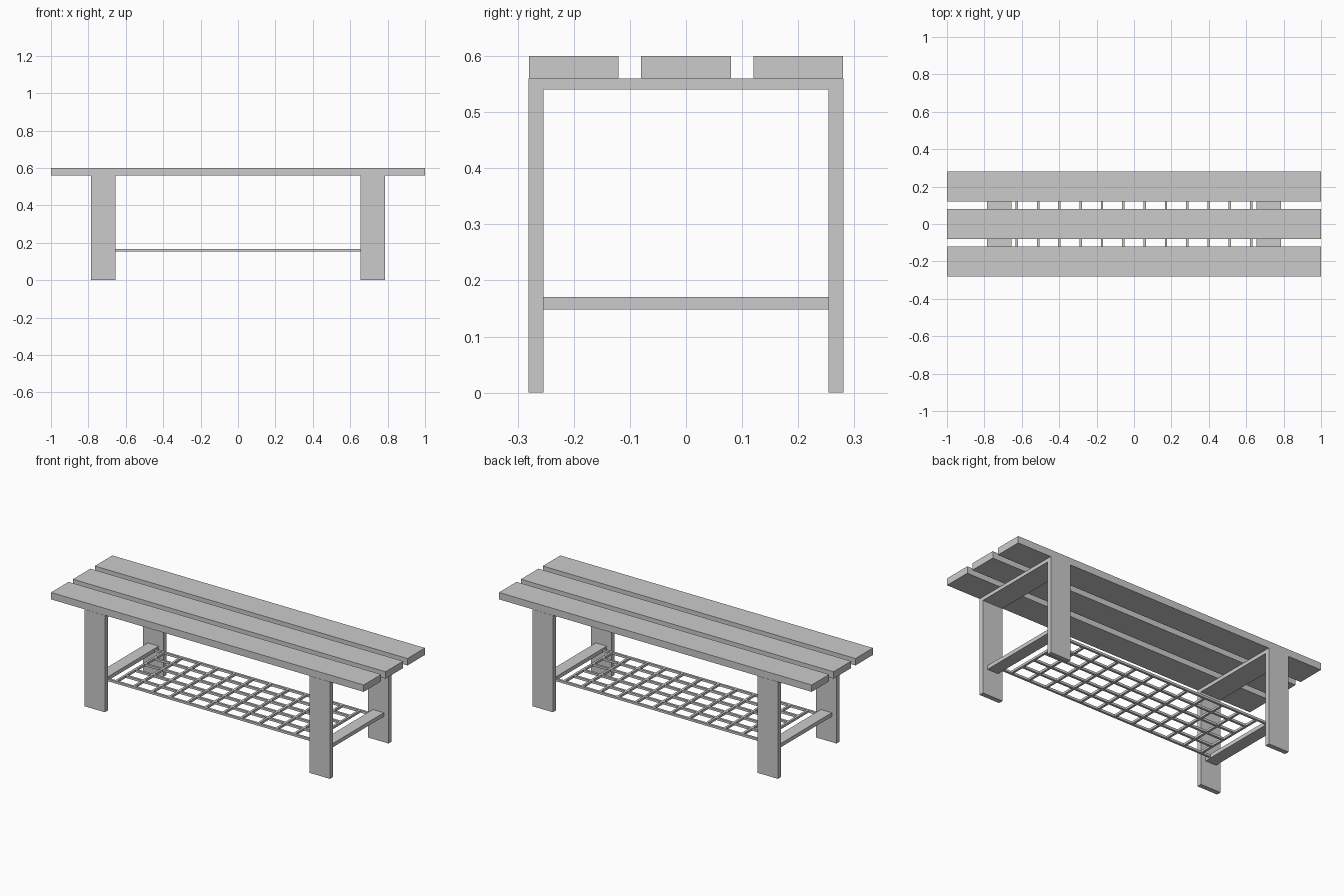
import bpy, bmesh
from mathutils import Matrix, Vector

if "Cube" in bpy.data.objects:
    bpy.data.objects.remove(bpy.data.objects["Cube"])


def add_box(bm, x0, x1, y0, y1, z0, z1):
    centre = Vector(((x0 + x1) / 2, (y0 + y1) / 2, (z0 + z1) / 2))
    size = Matrix.Diagonal((x1 - x0, y1 - y0, z1 - z0, 1))
    bmesh.ops.create_cube(bm, size=1, matrix=Matrix.Translation(centre) @ size)


def finish(bm, name):
    mesh = bpy.data.meshes.new(name)
    bm.to_mesh(mesh)
    bm.free()
    obj = bpy.data.objects.new(name, mesh)
    bpy.context.collection.objects.link(obj)
    return obj


# Three seat planks
for name, y in (("front", -0.2), ("middle", 0), ("back", 0.2)):
    bm = bmesh.new()
    add_box(bm, -1, 1, y - 0.08, y + 0.08, 0.56, 0.6)
    finish(bm, name + "_seat_plank")

# Leg frames: inverted U of flat bar, extruded along x
LEG_X, HALF_W = 0.72, 0.065
OUT, INN, TOP, UNDER = 0.281, 0.254, 0.56, 0.54
profile = [(-OUT, 0), (-INN, 0), (-INN, UNDER), (INN, UNDER),
           (INN, 0), (OUT, 0), (OUT, TOP), (-OUT, TOP)]
for side, sx in (("left", -1), ("right", 1)):
    bm = bmesh.new()
    verts = [bm.verts.new((sx * LEG_X - HALF_W, y, z)) for y, z in profile]
    face = bm.faces.new(verts)
    ext = bmesh.ops.extrude_face_region(bm, geom=[face])
    moved = [v for v in ext["geom"] if isinstance(v, bmesh.types.BMVert)]
    bmesh.ops.translate(bm, verts=moved, vec=(2 * HALF_W, 0, 0))
    bmesh.ops.recalc_face_normals(bm, faces=bm.faces)
    finish(bm, side + "_leg_frame")

    # Narrow lower stretcher between the legs
    bm = bmesh.new()
    add_box(bm, sx * LEG_X - 0.035, sx * LEG_X + 0.035, -INN, INN, 0.148, 0.17)
    finish(bm, side + "_stretcher")

# Shelf grid: long rods (outer pair reaches the stretchers) and cross rods
R, Z, RACK_X, RACK_Y = 0.0065, 0.16, 0.627, 0.22
LONG, CROSS = 6, 12
bm = bmesh.new()
for i in range(LONG):
    y = -RACK_Y + 2 * RACK_Y * i / (LONG - 1)
    end = 0.69 if i in (0, LONG - 1) else RACK_X
    add_box(bm, -end, end, y - R, y + R, Z - R, Z + R)
finish(bm, "shelf_long_rods")

bm = bmesh.new()
for i in range(CROSS):
    x = -RACK_X + 2 * RACK_X * i / (CROSS - 1)
    add_box(bm, x - R, x + R, -RACK_Y, RACK_Y, Z - R, Z + R)
finish(bm, "shelf_cross_rods")
